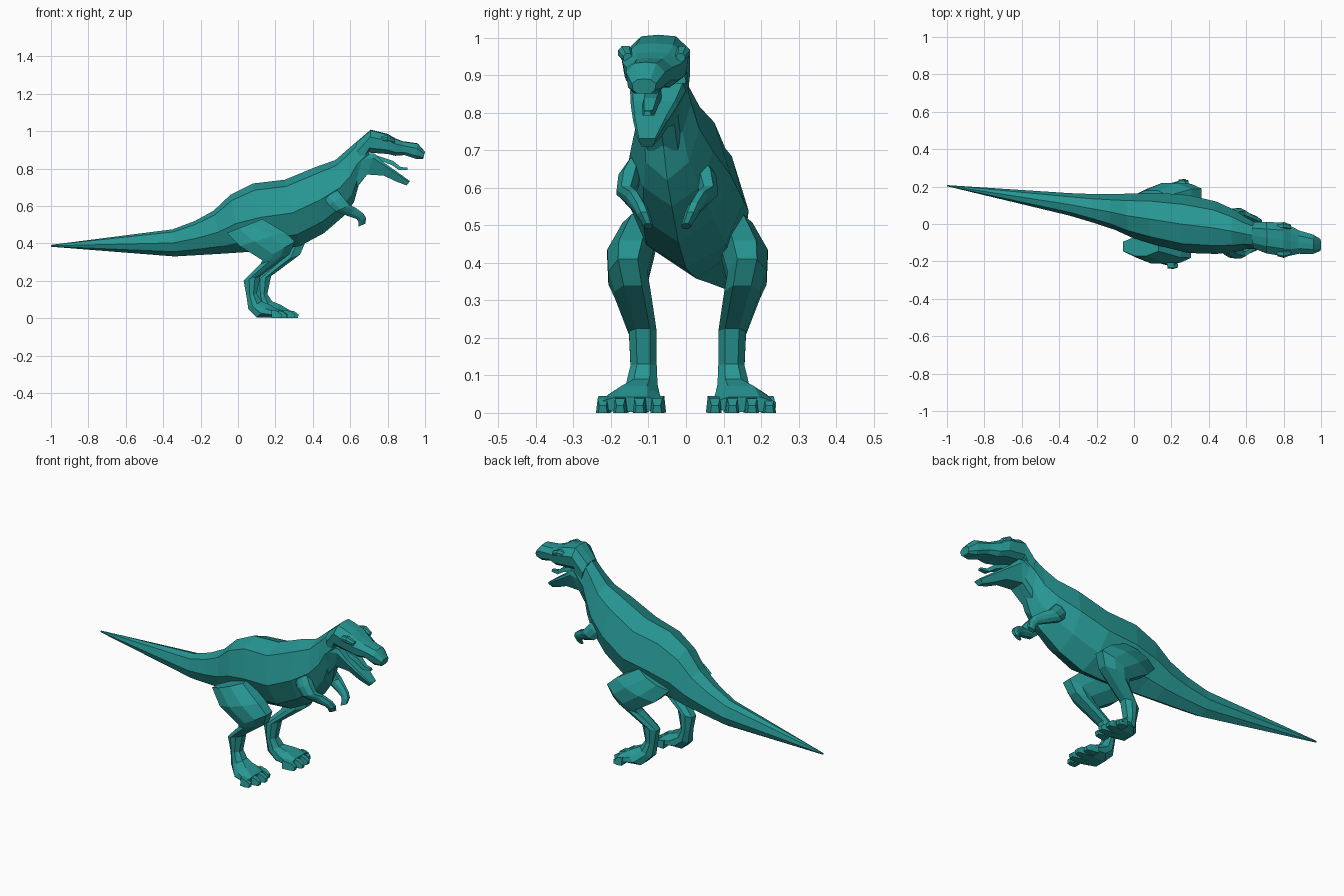
import bpy, bmesh

skin = bpy.data.materials.new("teal skin")
skin.diffuse_color = (0.02, 0.31, 0.295, 1)

# half cross-sections as (side, height), from the upper edge to the lower edge
ROUND = [(0, 1), (.68, .8), (1, .0), (.68, -.65), (0, -1)]
SKULL = [(0, 1), (.55, .93), (1, .35), (.9, -.6), (.6, -1)]
LIMB = [(.5, 1), (1, .35), (1, -.35), (.5, -1)]
BOX = [(.75, 1), (1, -1)]


def ring_points(half):
    """Mirror a half section into a closed ring."""
    back = [(-u, v) for u, v in reversed(half) if u > 0]
    return half + back


def loft(name, stations, half):
    """Skin rings; station = top x, top z, bottom x, bottom z, centre y, half width."""
    bm = bmesh.new()
    section = ring_points(half)
    rings = []
    for tx, tz, bx, bz, cy, hw in stations:
        mx, mz, dx, dz = (tx + bx) / 2, (tz + bz) / 2, (tx - bx) / 2, (tz - bz) / 2
        rings.append([bm.verts.new((mx + v * dx, cy + u * hw, mz + v * dz))
                      for u, v in section])
    n = len(section)
    for a, b in zip(rings, rings[1:]):
        for i in range(n):
            j = (i + 1) % n
            bm.faces.new((a[i], a[j], b[j], b[i]))
    bm.faces.new(rings[0])
    bm.faces.new(rings[-1])
    bmesh.ops.recalc_face_normals(bm, faces=bm.faces)
    mesh = bpy.data.meshes.new(name)
    bm.to_mesh(mesh)
    bm.free()
    mesh.materials.append(skin)
    obj = bpy.data.objects.new(name, mesh)
    bpy.context.collection.objects.link(obj)
    return obj


def mirrored(stations, axis, dx=0.0):
    """Mirror stations across y = axis and shift them along x."""
    return [(tx + dx, tz, bx + dx, bz, 2 * axis - cy, hw)
            for tx, tz, bx, bz, cy, hw in stations]


# tail, torso and neck in one curved skin
loft("body", [
    (-1, .392, -1, .382, .205, .003),
    (-.35, .475, -.34, .33, .105, .06),
    (-.23, .52, -.2, .338, .083, .077),
    (-.13, .575, -.08, .345, .065, .095),
    (-.04, .66, .02, .352, .045, .118),
    (.08, .72, .16, .358, .027, .14),
    (.25, .74, .33, .385, 0, .155),
    (.42, .81, .46, .455, -.02, .14),
    (.52, .845, .57, .55, -.038, .11),
    (.58, .897, .62, .62, -.05, .085),
    (.63, .94, .645, .71, -.06, .074),
    (.70, .99, .70, .78, -.07, .07),
], ROUND)

# upper skull and snout
loft("skull", [
    (.63, .94, .66, .80, -.06, .070),
    (.71, 1.008, .70, .885, -.073, .084),
    (.80, .985, .80, .878, -.083, .09),
    (.84, .962, .84, .868, -.09, .078),
    (.88, .946, .89, .872, -.097, .062),
    (.96, .935, .95, .852, -.108, .052),
    (1.0, .89, .99, .852, -.112, .032),
], SKULL)

# open lower jaw
loft("lower_jaw", [
    (.64, .88, .635, .70, -.062, .068),
    (.73, .88, .69, .768, -.075, .074),
    (.78, .832, .78, .762, -.085, .062),
    (.84, .79, .84, .733, -.095, .046),
    (.92, .732, .90, .71, -.104, .024),
], [(.9, 1), (1, .6), (.6, -1)])

# tongue
loft("tongue", [
    (.74, .87, .74, .85, -.085, .025),
    (.83, .84, .82, .82, -.095, .022),
    (.87, .808, .86, .793, -.10, .016),
    (.905, .805, .905, .793, -.103, .01),
], BOX)

# brow ridges over the eyes
brow = [(.765, .972, .77, .945, -.158, .014),
        (.80, .978, .80, .942, -.161, .02),
        (.84, .958, .835, .935, -.155, .012)]
loft("right_brow", brow, LIMB)
loft("left_brow", mirrored(brow, -.085), LIMB)

# small arms with drooping hands
arm = [
    (.53, .685, .46, .64, -.135, .02),
    (.56, .65, .485, .605, -.15, .03),
    (.595, .605, .525, .57, -.16, .025),
    (.63, .59, .59, .545, -.14, .018),
    (.67, .56, .635, .53, -.122, .018),
    (.685, .535, .645, .515, -.112, .017),
    (.68, .505, .645, .49, -.10, .012),
]
loft("right_arm", arm, LIMB)
loft("left_arm", mirrored(arm, -.05), LIMB)

# leg: thigh, shank, upright ankle and broad foot
leg = [
    (.13, .53, -.06, .455, -.12, .05),
    (.25, .46, .01, .385, -.148, .062),
    (.305, .41, .13, .31, -.155, .052),
    (.275, .34, .12, .29, -.142, .048),
    (.12, .225, .03, .20, -.115, .037),
    (.10, .13, .045, .12, -.113, .035),
    (.125, .09, .055, .05, -.118, .042),
    (.17, .072, .10, .004, -.138, .068),
    (.22, .042, .215, .002, -.147, .085),
]
toes = [(-.222, .235), (-.176, .262), (-.124, .267), (-.077, .25)]
LEFT_SHIFT = .057
loft("right_leg", leg, LIMB)
loft("left_leg", mirrored(leg, .004, LEFT_SHIFT), LIMB)

# four blunt toes per foot
for i, (y, tip) in enumerate(toes, 1):
    toe = [(.18, .045, .18, .001, y + .004, .02),
           (tip - .025, .038, tip - .025, 0, y, .018),
           (tip, .02, tip - .004, 0, y, .012)]
    loft(f"right_toe_{i}", toe, BOX)
    loft(f"left_toe_{i}", mirrored(toe, 0, LEFT_SHIFT), BOX)
